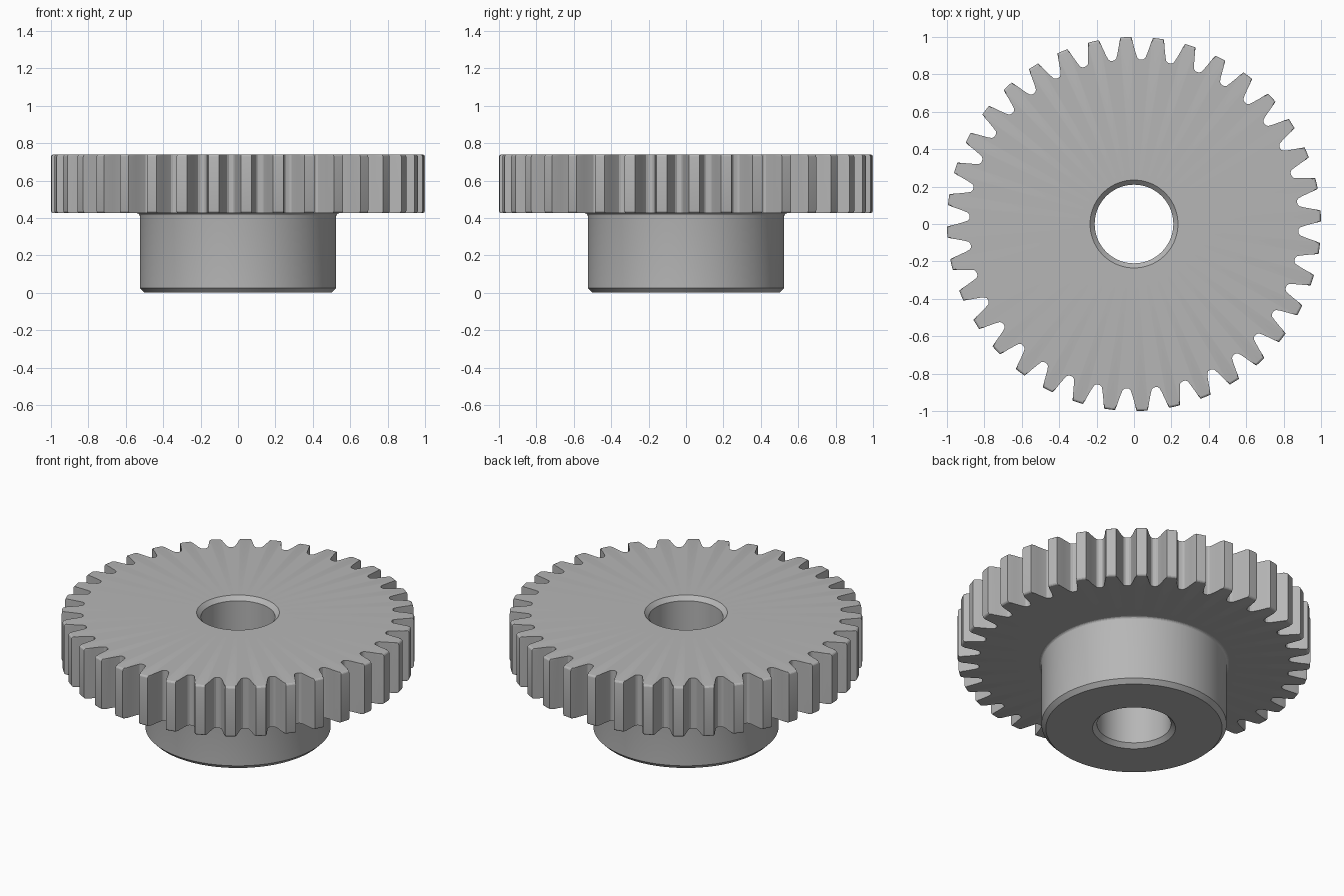
import bpy
import bmesh
from math import cos, sin, pi, radians

if "Cube" in bpy.data.objects:
    bpy.data.objects.remove(bpy.data.objects["Cube"], do_unlink=True)

TEETH = 36
BORE, BORE_RIM, BEVEL = 0.21, 0.235, 0.025
HUB, FILLET = 0.525, 0.015
WHEEL_BOTTOM, WHEEL_TOP, TIP_ROUND = 0.425, 0.74, 0.015

steel = bpy.data.materials.new("steel grey")
steel.use_nodes = True
color = (0.47, 0.47, 0.47, 1)
steel.diffuse_color = color
bsdf = steel.node_tree.nodes["Principled BSDF"]
bsdf.inputs["Base Color"].default_value = color

# Half a tooth: angle from the tooth centre in degrees, radius
half = [(4.3, 0.881), (3.65, 0.889), (3.15, 0.91), (2.5, 0.947),
        (2.1, 0.975), (1.65, 1.0)]
tooth = ([(-5, 0.88)] + [(-a, r) for a, r in half] + [(0, 1.0)]
         + [(a, r) for a, r in reversed(half)])
outline = [(radians(2.5 + k * 360 / TEETH + a), r)
           for k in range(TEETH) for a, r in tooth]


def loft(name, sections):
    """Skin rings given as (radius limit, z, toothed)."""
    bm = bmesh.new()
    rings = []
    for limit, z, toothed in sections:
        ring = []
        for a, r in outline:
            radius = min(r, limit) if toothed else limit
            ring.append(bm.verts.new((radius * cos(a), radius * sin(a), z)))
        rings.append(ring)
    n = len(outline)
    for low, high in zip(rings, rings[1:]):
        for i in range(n):
            j = (i + 1) % n
            bm.faces.new((low[i], low[j], high[j], high[i]))
    mesh = bpy.data.meshes.new(name)
    bm.to_mesh(mesh)
    bm.free()
    mesh.materials.append(steel)
    obj = bpy.data.objects.new(name, mesh)
    bpy.context.collection.objects.link(obj)
    bpy.ops.object.select_all(action='DESELECT')
    obj.select_set(True)
    bpy.context.view_layer.objects.active = obj
    bpy.ops.object.shade_smooth_by_angle(angle=radians(20))
    return obj


# Toothed wheel: underside, rounded tooth tips, top face, bevelled bore
steps = [i * pi / 8 for i in range(5)]
lower = [(1 - TIP_ROUND * (1 - sin(t)),
          WHEEL_BOTTOM + TIP_ROUND * (1 - cos(t)), True) for t in steps]
upper = [(r, WHEEL_BOTTOM + WHEEL_TOP - z, True) for r, z, _ in reversed(lower)]
loft("toothed_wheel",
     [(HUB + FILLET, WHEEL_BOTTOM, False)] + lower + upper
     + [(BORE_RIM, WHEEL_TOP, False), (BORE, WHEEL_TOP - BEVEL, False),
        (BORE, WHEEL_BOTTOM, False)])

# Hub: bore, bevelled bottom edges, outer wall, fillet into the wheel
fillet = [(HUB + FILLET * (1 - cos(t)),
           WHEEL_BOTTOM - FILLET * (1 - sin(t)), False) for t in steps]
loft("hub",
     [(BORE, WHEEL_BOTTOM, False), (BORE, BEVEL, False), (BORE_RIM, 0, False),
      (HUB - BEVEL, 0, False), (HUB, BEVEL, False)] + fillet)
